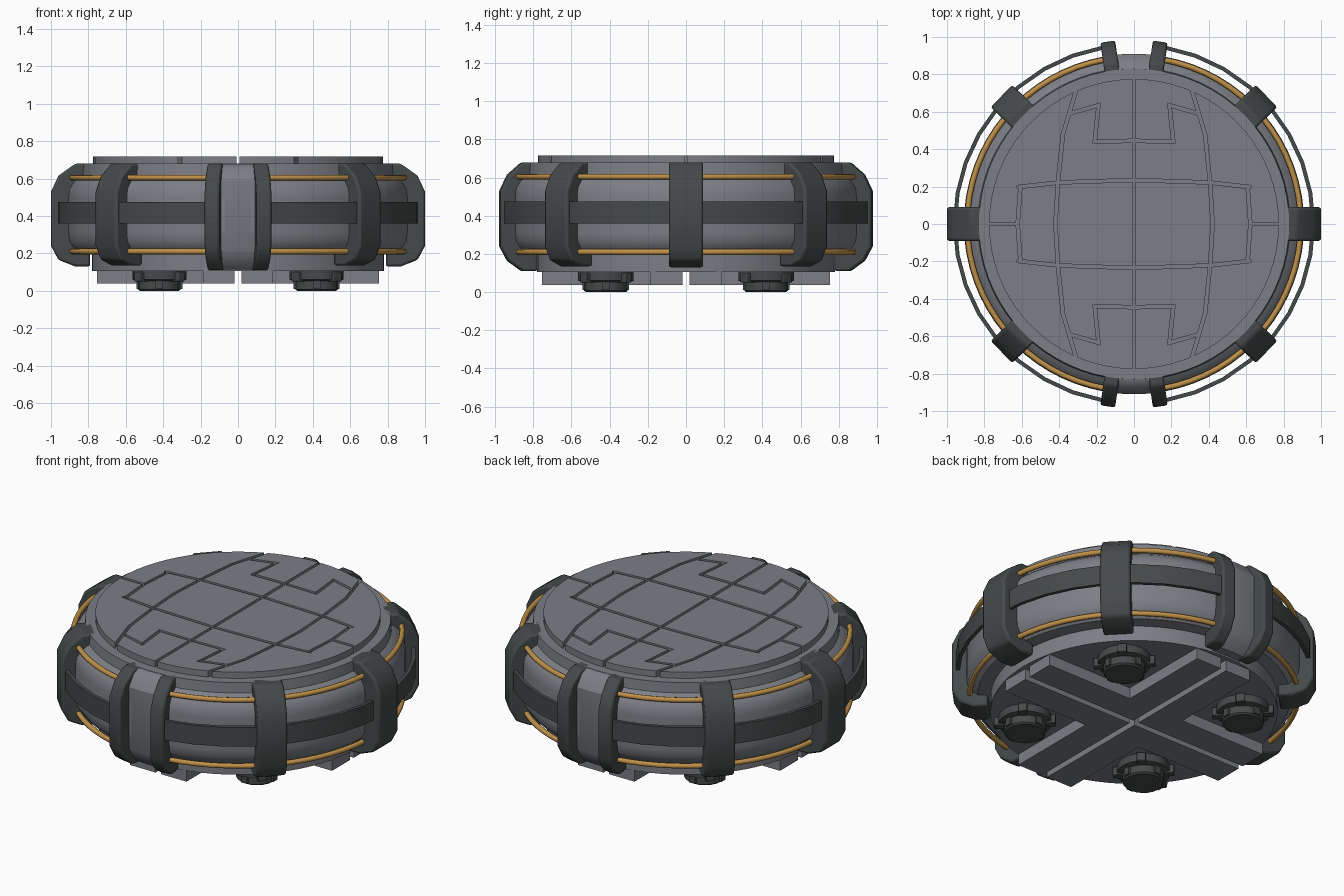
import bpy, bmesh, math
from mathutils import Vector, Matrix

if "Cube" in bpy.data.objects:
    bpy.data.objects.remove(bpy.data.objects["Cube"])


def material(name, rgb):
    m = bpy.data.materials.new(name)
    m.diffuse_color = (*rgb, 1)
    m.use_nodes = True
    m.node_tree.nodes["Principled BSDF"].inputs["Base Color"].default_value = m.diffuse_color
    return m


GRAY = material("steel gray", (0.2, 0.21, 0.235))
DARK = material("dark gunmetal", (0.058, 0.067, 0.067))
GOLD = material("amber cable", (0.52, 0.28, 0.065))


def finish(name, bm, mat, angle=30, bevel=0):
    bmesh.ops.remove_doubles(bm, verts=bm.verts, dist=1e-5)
    bmesh.ops.recalc_face_normals(bm, faces=bm.faces)
    me = bpy.data.meshes.new(name)
    bm.to_mesh(me)
    bm.free()
    me.materials.append(mat)
    me.shade_smooth()
    me.set_sharp_from_angle(angle=math.radians(angle))
    ob = bpy.data.objects.new(name, me)
    bpy.context.collection.objects.link(ob)
    if bevel:
        b = ob.modifiers.new("bevel", 'BEVEL')
        b.width, b.segments, b.limit_method = bevel, 2, 'ANGLE'
    return ob


def sweep(name, prof, mat, a0=0, a1=360, n=72, closed=False, angle=30):
    """Sweep an (r, z) profile around the z axis, capped when it is an arc."""
    bm = bmesh.new()
    full = a1 - a0 == 360
    rings = []
    for i in range(n if full else n + 1):
        a = math.radians(a0 + (a1 - a0) * i / n)
        rings.append([bm.verts.new((r * math.cos(a), r * math.sin(a), z)) for r, z in prof])
    k = len(prof)
    for i in range(n):
        p, q = rings[i], rings[(i + 1) % len(rings)]
        for j in range(k if closed else k - 1):
            l = (j + 1) % k
            vs = [p[j], q[j], q[l], p[l]]
            if prof[j][0] == 0:
                vs = [p[j], q[l], p[l]]
            elif prof[l][0] == 0:
                vs = [p[j], q[j], p[l]]
            bm.faces.new(vs)
    if not full and closed:
        bm.faces.new(rings[0])
        bm.faces.new(rings[-1])
    return finish(name, bm, mat, angle)


def prism(name, pts, vec, mat, matrix=Matrix(), bevel=0):
    """Extrude a closed 3D outline along vec."""
    bm = bmesh.new()
    f = bm.faces.new([bm.verts.new(p) for p in pts])
    g = bmesh.ops.extrude_face_region(bm, geom=[f])
    bmesh.ops.translate(bm, vec=vec, verts=[v for v in g['geom'] if isinstance(v, bmesh.types.BMVert)])
    bm.transform(matrix)
    return finish(name, bm, mat, 30, bevel)


def turn(deg):
    return Matrix.Rotation(math.radians(deg), 4, 'Z')


# round body with a bulging side
sweep("body", [(0, .105), (.78, .105), (.78, .195), (.85, .2), (.88, .225), (.905, .265), (.91, .31),
               (.91, .5), (.905, .545), (.88, .585), (.85, .61), (.835, .62), (.83, .68), (0, .68)], GRAY)

# front and back flat panels between the narrow clamps
for side, a in (("back", 90), ("front", 270)):
    sweep(side + "_panel", [(.75, .115), (.83, .115), (.87, .15), (.91, .22), (.91, .59), (.87, .655),
                            (.83, .678), (.75, .678)], GRAY, a - 7, a + 7, 4, True)


# clamps gripping the rim
def clamp(name, deg, R, w, zb):
    prof = [(.79, .68), (.87, .68), (R - .04, .615), (R, .53), (R, .24), (R - .04, .165), (.87, zb), (.79, zb)]
    prism(name, [(r, -w / 2, z) for r, z in prof], (0, w, 0), DARK, turn(deg), .012)


for i, a in enumerate((0, 180)):
    clamp(f"side_clamp_{i}", a, 1.0, .18, .13)
for i, a in enumerate((44, 136, 224, 316)):
    clamp(f"corner_clamp_{i}", a, .985, .165, .135)
for i, a in enumerate((81.8, 98.2, 261.8, 278.2)):
    clamp(f"narrow_clamp_{i}", a, .985, .08, .11)

# outer bands and amber cables on both halves
for side, a in (("right", 0), ("left", 180)):
    sweep(side + "_band", [(.947, .36), (.968, .36), (.968, .475), (.947, .475)], DARK,
          a - 80, a + 80, 16, True, 15)
    for lvl, z in (("lower", .21), ("upper", .605)):
        ring = [(.892 + .015 * math.cos(t * math.pi / 4), z + .015 * math.sin(t * math.pi / 4)) for t in range(8)]
        sweep(f"{side}_{lvl}_cable", ring, GOLD, a - 80, a + 80, 32, True, 60)

# top deck split into plates by grooves
deck = sweep("deck_plates", [(0, .675), (.775, .675), (.775, .717), (0, .717)], GRAY)


def groove(pts, w=.018):
    pts = [Vector(p) for p in pts]
    left, right = [], []
    for i, p in enumerate(pts):
        d0 = (p - pts[i - 1]).normalized() if i else (pts[1] - p).normalized()
        d1 = (pts[i + 1] - p).normalized() if i < len(pts) - 1 else d0
        n = Vector((-d0.y - d1.y, d0.x + d1.x)).normalized()
        off = n * (w / 2 / max(.3, n.dot(Vector((-d0.y, d0.x)))))
        left.append((*(p + off), .66))
        right.append((*(p - off), .66))
    return prism("groove_cutter", left + right[::-1], (0, 0, .09), GRAY)


lines = [[(0, -.8), (0, .8)]]
for s in (1, -1):
    lines += [
        [(x, s * y) for x, y in ((-.625, .197), (-.4, .222), (0, .235), (.4, .222), (.625, .197))],
        [(s * x, y) for x, y in ((.29, -.78), (.38, -.48), (.407, -.22), (.42, 0), (.407, .22), (.38, .48), (.29, .78))],
        [(s * .607, -.205), (s * .622, 0), (s * .607, .205)],
        [(s * .62, 0), (s * .8, 0)]]
    for t in (1, -1):
        lines.append([(s * x, t * y) for x, y in ((.345, .59), (.19, .635), (.21, .44), (-.002, .445))])
cutters = [groove(l) for l in lines]
for c in cutters:
    c.hide_render = True
    m = deck.modifiers.new("groove", 'BOOLEAN')
    m.operation, m.solver, m.object = 'DIFFERENCE', 'EXACT', c
dg = bpy.context.evaluated_depsgraph_get()
cut = bpy.data.meshes.new_from_object(deck.evaluated_get(dg))
deck.modifiers.clear()
deck.data = cut
cut.set_sharp_from_angle(angle=math.radians(30))
for c in cutters:
    bpy.data.objects.remove(c)

# four angle plates forming the cross underneath
g, a, e = .018, .187, .755
for i in range(4):
    prism(f"underside_brace_{i}", [(g, g, .038), (e, g, .038), (e, a, .038), (a, a, .038), (a, e, .038), (g, e, .038)],
          (0, 0, .075), GRAY, turn(90 * i))

# feet with flange and tabs
for i in range(4):
    x, y = (.42 * s for s in ((1, 1), (-1, 1), (-1, -1), (1, -1))[i]) 
    foot = sweep(f"foot_{i}", [(0, 0), (.105, 0), (.114, .008), (.114, .052), (.145, .06), (.145, .11), (0, .11)],
                 DARK, n=20)
    foot.location = (x, y, 0)
    for j in range(4):
        prism(f"foot_tab_{i}_{j}", [(.09, -.025, .05), (.168, -.025, .05), (.168, .025, .05), (.09, .025, .05)],
              (0, 0, .05), DARK, Matrix.Translation((x, y, 0)) @ turn(45 + 90 * j), .005)
        prism(f"foot_lug_{i}_{j}", [(.09, -.02, .01), (.122, -.02, .01), (.122, .02, .01), (.09, .02, .01)],
              (0, 0, .045), DARK, Matrix.Translation((x, y, 0)) @ turn(90 * j))
